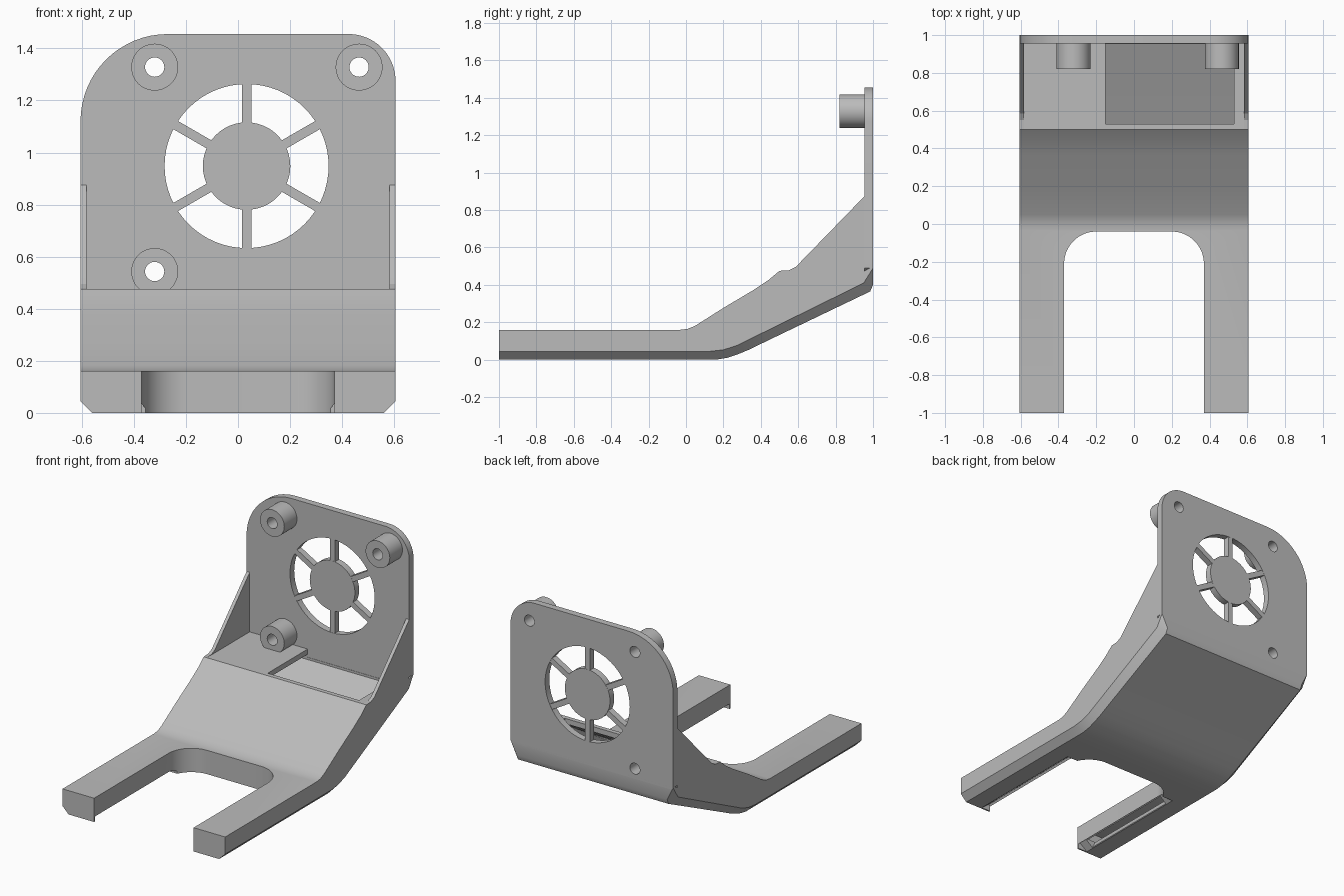
import bpy, bmesh, math

cube = bpy.data.objects.get("Cube")
if cube:
    bpy.data.objects.remove(cube, do_unlink=True)

grey = bpy.data.materials.new("plain grey")
grey.use_nodes = True
COL = (0.5, 0.5, 0.5, 1)
grey.diffuse_color = COL
grey.node_tree.nodes["Principled BSDF"].inputs["Base Color"].default_value = COL


def finish(name, bm):
    bmesh.ops.recalc_face_normals(bm, faces=bm.faces)
    me = bpy.data.meshes.new(name)
    bm.to_mesh(me)
    bm.free()
    me.materials.append(grey)
    ob = bpy.data.objects.new(name, me)
    bpy.context.collection.objects.link(ob)
    return ob


def prism(name, pts, a, b, axis):
    """Extrude a 2D outline from a to b; axis 'x' takes (y,z), 'y' takes (x,z), 'z' takes (x,y)."""
    place = {"x": lambda p, t: (t, p[0], p[1]),
             "y": lambda p, t: (p[0], t, p[1]),
             "z": lambda p, t: (p[0], p[1], t)}[axis]
    bm = bmesh.new()
    lo = [bm.verts.new(place(p, a)) for p in pts]
    hi = [bm.verts.new(place(p, b)) for p in pts]
    n = len(pts)
    bm.faces.new(lo)
    bm.faces.new(hi)
    for i in range(n):
        j = (i + 1) % n
        bm.faces.new((lo[i], lo[j], hi[j], hi[i]))
    return finish(name, bm)


def arc(cx, cy, r, a0, a1, n=16):
    return [(cx + r * math.cos(math.radians(a0 + (a1 - a0) * i / n)),
             cy + r * math.sin(math.radians(a0 + (a1 - a0) * i / n))) for i in range(n + 1)]


def circle(cx, cy, r, n=48):
    return arc(cx, cy, r, 0, 360, n)[:-1]


def rect(x0, x1, y0, y1):
    return [(x0, y0), (x1, y0), (x1, y1), (x0, y1)]


def cut(target, cutter):
    """Subtract the cutter for good and delete it."""
    mod = target.modifiers.new("cut", "BOOLEAN")
    mod.operation = "DIFFERENCE"
    mod.solver = "EXACT"
    mod.object = cutter
    bpy.context.view_layer.objects.active = target
    bpy.ops.object.modifier_apply(modifier=mod.name)
    bpy.data.objects.remove(cutter, do_unlink=True)


def smooth(ob):
    bpy.ops.object.select_all(action="DESELECT")
    ob.select_set(True)
    bpy.context.view_layer.objects.active = ob
    bpy.ops.object.shade_smooth_by_angle(angle=math.radians(25))


W = 0.605      # half width
FLAT = 0.56    # half width of the underside inside the chamfers

# Duct body: stations of bottom, chamfer and top points (y, z)
top = [(-1, .16), (-.03, .16), (.01, .165), (.05, .182), (.2, .277),
       (.36, .372), (.44, .425), (.5, .475), (.955, .475), (1, .5)]
mid = [(-1, .045), (-.03, .045), (.05, .045), (.13, .045), (.2, .053),
       (.27, .075), (.33, .105), (.4, .139), (.95, .41), (1, .49)]
bot = [(-1, 0), (-.03, 0), (.05, 0), (.16, 0), (.22, .01),
       (.28, .03), (.34, .055), (.42, .094), (.985, .365), (1, .4)]
bm = bmesh.new()
rings = []
for t, m, b in zip(top, mid, bot):
    rings.append([bm.verts.new((x, *p)) for x, p in
                  ((-W, t), (-W, m), (-FLAT, b), (FLAT, b), (W, m), (W, t))])
for r, s in zip(rings, rings[1:]):
    for i in range(6):
        j = (i + 1) % 6
        bm.faces.new((r[i], r[j], s[j], s[i]))
bm.faces.new(rings[0])
bm.faces.new(rings[-1])
body = finish("duct_body", bm)

# U-shaped gap between the two legs
gap = [(-.37, -1.1), (.37, -1.1)] + arc(.2, -.21, .17, 0, 90) + arc(-.2, -.21, .17, 90, 180)
cut(body, prism("gap_cutter", gap, -.1, .4, "z"))

# Hollow chamber and the window in the shelf
chamber = [(.01, .05), (.16, .05), (.24, .065), (.32, .1), (.953, .405), (.953, .44),
           (.5, .44), (.44, .385), (.36, .33), (.05, .14), (.01, .125)]
cut(body, prism("chamber_cutter", chamber, -.56, .56, "x"))
cut(body, prism("window_cutter", rect(-.15, .53, .53, .955), .42, .6, "z"))

# Leg channels, inner chamfers and air slots
for s in (-1, 1):
    def side(pts):
        return [(s * x, z) for x, z in pts]
    cut(body, prism("channel_cutter", side(rect(.41, .555, .05, .125)), -.96, .05, "y"))
    cut(body, prism("chamfer_cutter", side([(.45, -.01), (.38, .045), (.33, -.01)]), -.99, -.14, "y"))
    cut(body, prism("slot_cutter", side([(.425, -.01), (.375, .02), (.405, .065), (.46, .055)]),
                    -.93, -.2, "y"))
smooth(body)

# Back plate with one large and one small rounded corner
outline = ([(-.59, .475), (.59, .475), (W, .49)] + arc(W - .18, 1.275, .18, 0, 90)
           + arc(-W + .335, 1.12, .335, 90, 180) + [(-W, .49)])
plate = prism("back_plate", outline, .955, 1, "y")
FX, FZ = .033, .948
cut(plate, prism("fan_cutter", circle(FX, FZ, .315, 64), .9, 1.1, "y"))
posts = [(-.32, 1.328), (.465, 1.328), (-.32, .543)]
for x, z in posts:
    cut(plate, prism("screw_cutter", circle(x, z, .037, 32), .9, 1.1, "y"))
smooth(plate)

# Fan guard: hub and six spokes
smooth(prism("fan_hub", circle(FX, FZ, .168), .955, 1, "y"))
for k in range(6):
    a = math.radians(30 + 60 * k)
    c, s = math.cos(a), math.sin(a)
    pts = [(FX + u * c - v * s, FZ + u * s + v * c) for u, v in rect(.15, .32, -.018, .018)]
    prism("fan_spoke", pts, .956, .999, "y")

# Hollow screw posts
for x, z in posts:
    post = prism("screw_post", circle(x, z, .09), .82, .956, "y")
    cut(post, prism("bore_cutter", circle(x, z, .037, 32), .7, 1.1, "y"))
    smooth(post)

# Side gussets
gusset = [(.5, .46), (.955, .46), (.955, .875), (.61, .52), (.585, .495), (.55, .478), (.5, .475)]
for s in (-1, 1):
    prism("side_gusset", gusset, s * .582, s * W, "x")
